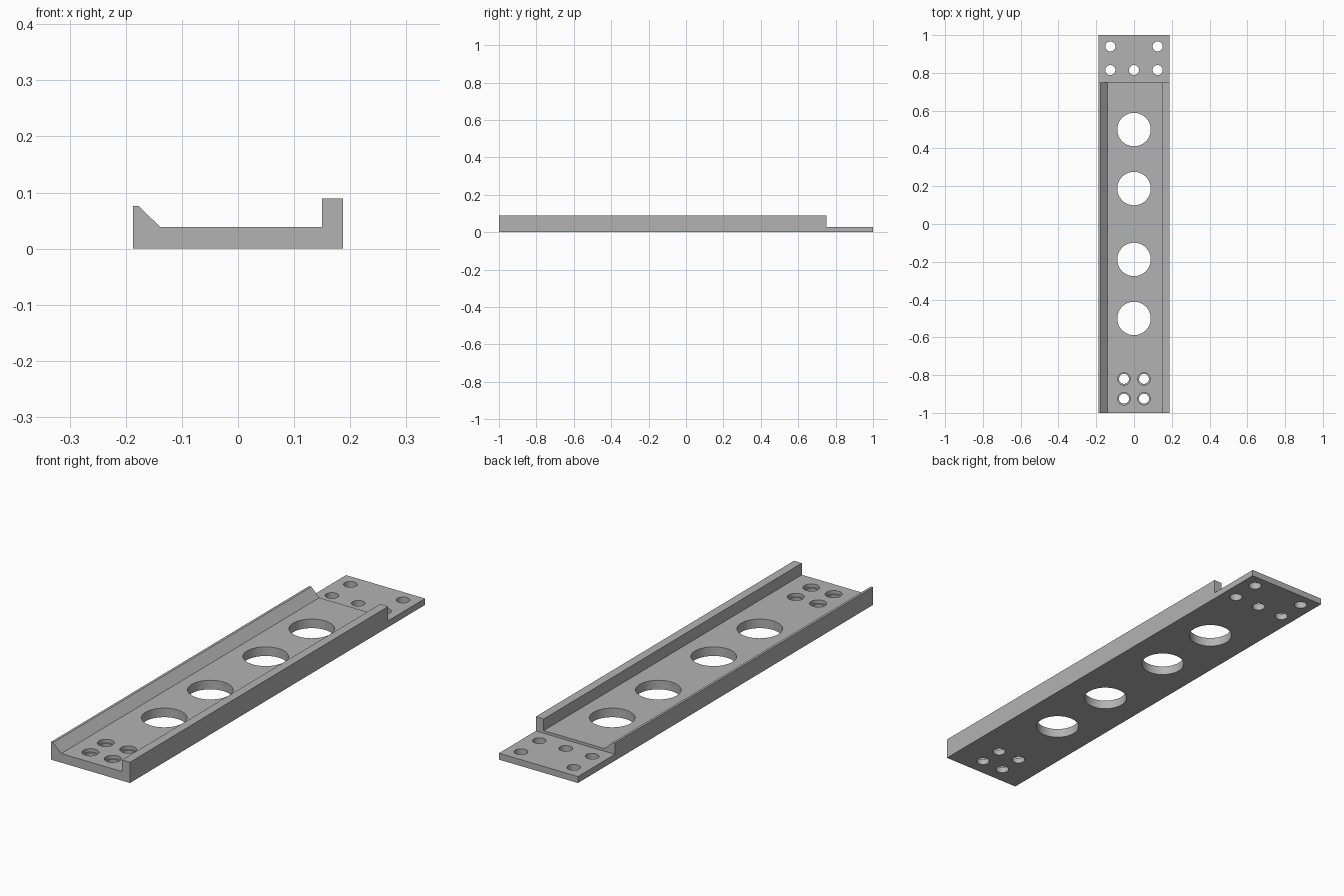
import bpy
import bmesh
from mathutils import Matrix, Vector

default = bpy.data.objects.get("Cube")
if default:
    bpy.data.objects.remove(default, do_unlink=True)

LENGTH, HALF_W = 2.0, 0.1875
FLOOR_Z, TAB_Z, TAB_Y = 0.039, 0.0275, 0.75

grey = bpy.data.materials.new("plain_grey")
grey.use_nodes = True
grey.diffuse_color = (0.45, 0.45, 0.45, 1)
grey.node_tree.nodes["Principled BSDF"].inputs["Base Color"].default_value = grey.diffuse_color


def make_object(name, bm):
    bmesh.ops.recalc_face_normals(bm, faces=bm.faces)
    mesh = bpy.data.meshes.new(name)
    bm.to_mesh(mesh)
    bm.free()
    mesh.materials.append(grey)
    obj = bpy.data.objects.new(name, mesh)
    bpy.context.collection.objects.link(obj)
    return obj


def add_drills(bm, centres, radius, bottom, top, sides):
    for x, y in centres:
        bmesh.ops.create_cone(bm, cap_ends=True, segments=sides, radius1=radius, radius2=radius,
                              depth=top - bottom,
                              matrix=Matrix.Translation((x, y, (bottom + top) / 2)))


# Channel: one cross-section with a bevelled lip and a square wall, extruded lengthwise
profile = [(-HALF_W, 0), (HALF_W, 0), (HALF_W, 0.089), (0.15, 0.089), (0.15, FLOOR_Z),
           (-0.139, FLOOR_Z), (-0.177, 0.076), (-HALF_W, 0.076)]
bm = bmesh.new()
face = bm.faces.new([bm.verts.new((x, -LENGTH / 2, z)) for x, z in profile])
ext = bmesh.ops.extrude_face_region(bm, geom=[face])
bmesh.ops.translate(bm, vec=Vector((0, LENGTH, 0)),
                    verts=[v for v in ext["geom"] if isinstance(v, bmesh.types.BMVert)])
rail = make_object("channel_rail", bm)

# Step that lowers the rear end to a thin mounting tab
bm = bmesh.new()
bmesh.ops.create_cube(bm, size=1, matrix=Matrix.Translation((0, TAB_Y + 0.25, TAB_Z + 0.25))
                      @ Matrix.Diagonal((1, 0.5, 0.5, 1)))
step = make_object("tab_step_cutter", bm)

# Through holes: lightening holes, tab holes and front bolt holes
front_bolts = [(x, y) for x in (-0.053, 0.053) for y in (-0.925, -0.82)]
tab_bolts = [(x, y) for x in (-0.125, 0.125) for y in (0.815, 0.94)] + [(0, 0.815)]
bm = bmesh.new()
add_drills(bm, [(0, y) for y in (-0.5, -0.1875, 0.1875, 0.5)], 0.0885, -0.1, 0.2, 64)
add_drills(bm, front_bolts + tab_bolts, 0.0265, -0.1, 0.2, 40)
holes = make_object("hole_cutter", bm)

# Counterbores around the front bolt holes
bm = bmesh.new()
add_drills(bm, front_bolts, 0.033, FLOOR_Z - 0.015, 0.2, 40)
bores = make_object("counterbore_cutter", bm)

# Apply the cuts, then discard the cutters
cutters = [step, holes, bores]
for cutter in cutters:
    cutter.hide_render = True
    mod = rail.modifiers.new(cutter.name, "BOOLEAN")
    mod.operation = "DIFFERENCE"
    mod.solver = "EXACT"
    mod.object = cutter
bpy.context.view_layer.update()
cut_mesh = bpy.data.meshes.new_from_object(
    rail.evaluated_get(bpy.context.evaluated_depsgraph_get()))
rail.modifiers.clear()
rail.data = cut_mesh
for cutter in cutters:
    bpy.data.objects.remove(cutter, do_unlink=True)

# Smooth hole walls with crisp rims
bpy.ops.object.select_all(action="DESELECT")
rail.select_set(True)
bpy.context.view_layer.objects.active = rail
bpy.ops.object.shade_smooth_by_angle()
